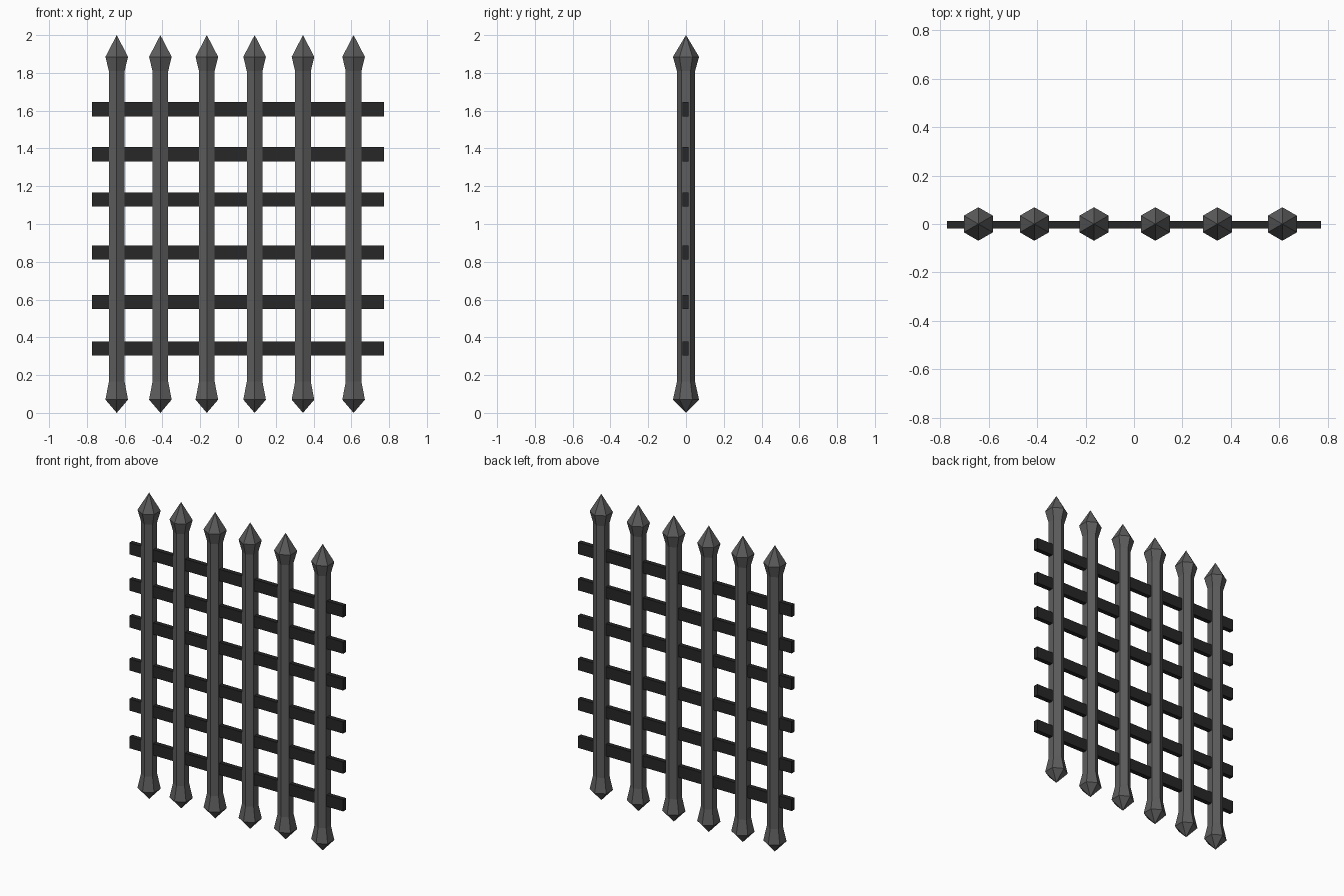
import bpy, bmesh, math

if "Cube" in bpy.data.objects:
    bpy.data.objects.remove(bpy.data.objects["Cube"])


def material(name, grey):
    m = bpy.data.materials.new(name)
    m.diffuse_color = (grey, grey, grey, 1)
    m.use_nodes = True
    m.node_tree.nodes["Principled BSDF"].inputs["Base Color"].default_value = m.diffuse_color
    return m


bar_mat = material("worn_iron", 0.11)
rail_mat = material("dark_iron", 0.02)


def finish(bm, name, mat, location):
    bmesh.ops.recalc_face_normals(bm, faces=bm.faces)
    me = bpy.data.meshes.new(name)
    bm.to_mesh(me)
    bm.free()
    me.materials.append(mat)
    ob = bpy.data.objects.new(name, me)
    ob.location = location
    bpy.context.collection.objects.link(ob)


# Six-sided bars, pointed at both ends: (radius, height) rings
RINGS = [(0.069, 0.07), (0.048, 0.165), (0.048, 1.81), (0.069, 1.885)]


def spiked_bar(name, x):
    bm = bmesh.new()
    rings = []
    for r, z in RINGS:
        angles = [math.radians(30 + 60 * i) for i in range(6)]
        rings.append([bm.verts.new((r * math.cos(a), r * math.sin(a), z)) for a in angles])
    bottom, top = bm.verts.new((0, 0, 0)), bm.verts.new((0, 0, 2))
    for i in range(6):
        j = (i + 1) % 6
        for a, b in zip(rings, rings[1:]):
            bm.faces.new((a[i], a[j], b[j], b[i]))
        bm.faces.new((bottom, rings[0][j], rings[0][i]))
        bm.faces.new((top, rings[-1][i], rings[-1][j]))
    finish(bm, name, bar_mat, (x, 0, 0))


# Flat rails passing through the bars
def rail(name, z):
    bm = bmesh.new()
    bmesh.ops.create_cube(bm, size=1)
    bmesh.ops.scale(bm, vec=(1.544, 0.03, 0.076), verts=bm.verts)
    finish(bm, name, rail_mat, (0, -0.003, z))


for n, x in enumerate([-0.642, -0.411, -0.165, 0.088, 0.344, 0.612], 1):
    spiked_bar(f"vertical_bar_{n}", x)
for n, z in enumerate([0.341, 0.587, 0.849, 1.13, 1.37, 1.607], 1):
    rail(f"cross_rail_{n}", z)
